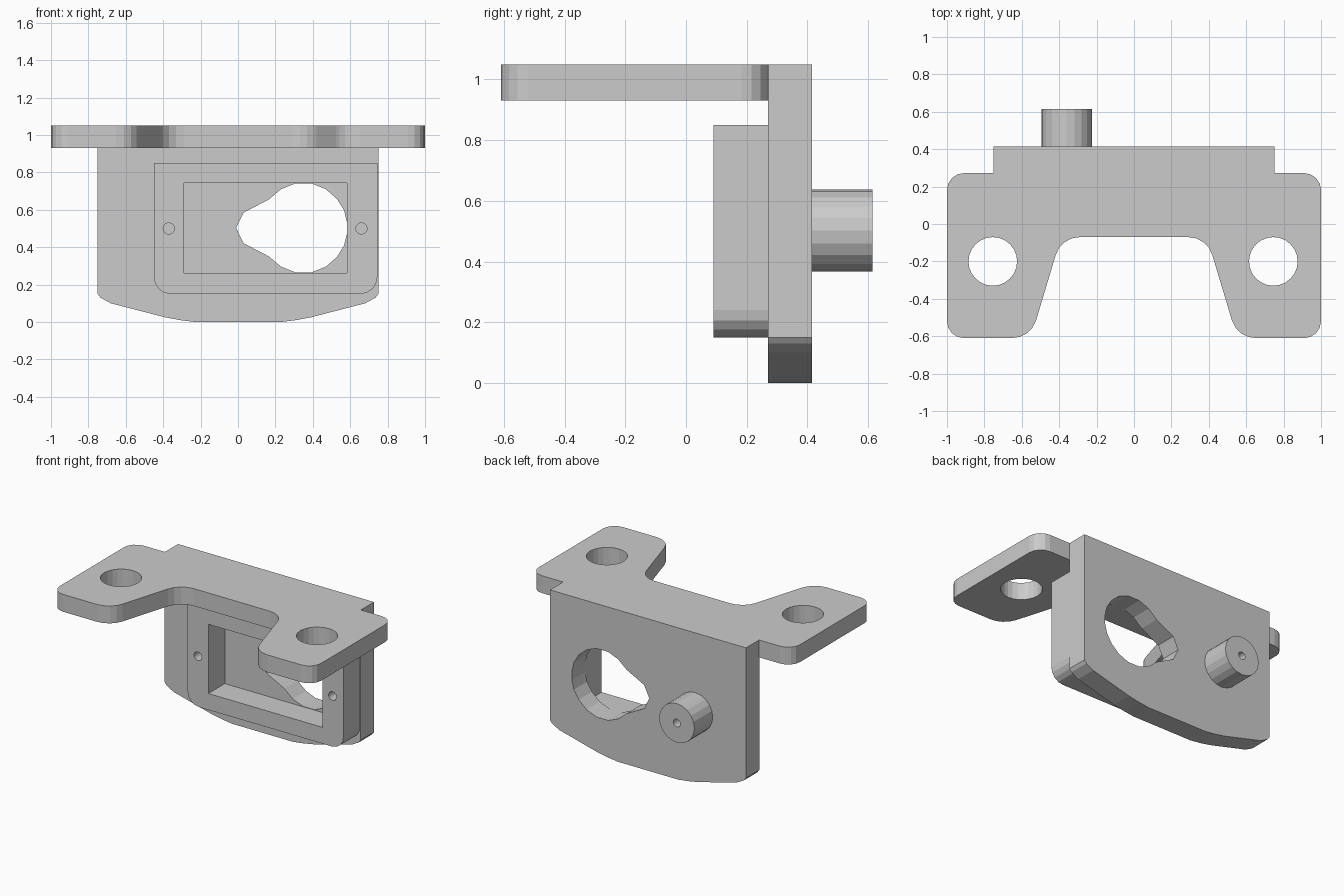
import bpy, bmesh, math
from mathutils import Vector

if "Cube" in bpy.data.objects:
    bpy.data.objects.remove(bpy.data.objects["Cube"])


def circle(cx, cy, r, n):
    return [(cx + r * math.cos(math.tau * i / n), cy + r * math.sin(math.tau * i / n))
            for i in range(n)]


def rounded(points, segments=4):
    """Outline from (x, y, tangent length); corners with a length are filleted."""
    out = []
    for i, (x, y, t) in enumerate(points):
        p = Vector((x, y))
        if t == 0:
            out.append((x, y))
            continue
        a = Vector(points[i - 1][:2]) - p
        b = Vector(points[(i + 1) % len(points)][:2]) - p
        half = a.angle(b) / 2
        a.normalize()
        b.normalize()
        start, end = p + a * t, p + b * t
        centre = p + (a + b).normalized() * (t / math.cos(half))
        radius = t * math.tan(half)
        for k in range(segments + 1):
            f = k / segments
            sweep = math.pi - 2 * half
            u, v = start - centre, end - centre
            w = (u * math.sin((1 - f) * sweep) + v * math.sin(f * sweep)) / math.sin(sweep)
            out.append(tuple(centre + w.normalized() * radius))
    return out


def mirror(half):
    return half + [(-x, *rest) for x, *rest in reversed(half)]


def prism(name, loops, low, high, upright=True):
    """Extrude an outline with holes, along y when upright, otherwise along z."""
    curve = bpy.data.curves.new(name, 'CURVE')
    curve.dimensions = '2D'
    curve.fill_mode = 'BOTH'
    curve.extrude = (high - low) / 2
    for loop in loops:
        spline = curve.splines.new('POLY')
        spline.points.add(len(loop) - 1)
        for point, (x, y) in zip(spline.points, loop):
            point.co = (x, y, 0, 1)
        spline.use_cyclic_u = True
    temp = bpy.data.objects.new(name + "_profile", curve)
    bpy.context.collection.objects.link(temp)
    bpy.context.view_layer.update()
    deps = bpy.context.evaluated_depsgraph_get()
    mesh = bpy.data.meshes.new_from_object(temp.evaluated_get(deps))
    bpy.data.objects.remove(temp)

    bm = bmesh.new()
    bm.from_mesh(mesh)
    bmesh.ops.remove_doubles(bm, verts=bm.verts, dist=0.0001)
    bmesh.ops.recalc_face_normals(bm, faces=bm.faces)
    for face in bm.faces:
        face.smooth = False
    bm.to_mesh(mesh)
    bm.free()
    mesh.name = name
    ob = bpy.data.objects.new(name, mesh)
    bpy.context.collection.objects.link(ob)
    middle = (low + high) / 2
    if upright:
        ob.rotation_euler.x = math.pi / 2
        ob.location.y = middle
    else:
        ob.location.z = middle
    return ob


# Top plate with two mounting ears
ears = mirror([(0.75, 0.415, 0), (0.75, 0.272, 0), (1, 0.272, 0.09), (1, -0.61, 0.09),
               (0.552, -0.61, 0.1), (0.39, -0.07, 0.1)])
prism("top_plate", [rounded(ears), circle(0.745, -0.2, 0.13, 24), circle(-0.755, -0.2, 0.13, 24)],
      0.93, 1.05, upright=False)

# Back plate with curved lower edge and keyhole opening
plate = mirror([(0.75, 0.93), (0.75, 0.15), (0.735, 0.13), (0.68, 0.1),
                (0.39, 0.025), (0.31, 0.01), (0.23, 0)])
upper = [(0.03, 0.585), (0.165, 0.655), (0.23, 0.71), (0.305, 0.74), (0.395, 0.74),
         (0.47, 0.71), (0.53, 0.657), (0.567, 0.597), (0.582, 0.535)]
keyhole = [(-0.01, 0.503)] + upper + [(x, 1.006 - z) for x, z in reversed(upper)]
prism("back_plate", [plate, keyhole], 0.27, 0.415)

# Front frame with rectangular pocket and blind screw holes
frame = rounded([(-0.45, 0.85, 0), (-0.45, 0.15, 0.09), (0.745, 0.15, 0.09), (0.745, 0.85, 0)])
pocket = [(-0.29, 0.263), (0.583, 0.263), (0.583, 0.742), (-0.29, 0.742)]
prism("front_frame", [frame, pocket, circle(-0.37, 0.5, 0.03, 16), circle(0.66, 0.5, 0.03, 16)],
      0.09, 0.27)

# Rear standoff with a blind centre hole
prism("rear_standoff", [circle(-0.36, 0.502, 0.135, 20), circle(-0.36, 0.502, 0.027, 12)],
      0.415, 0.615)
